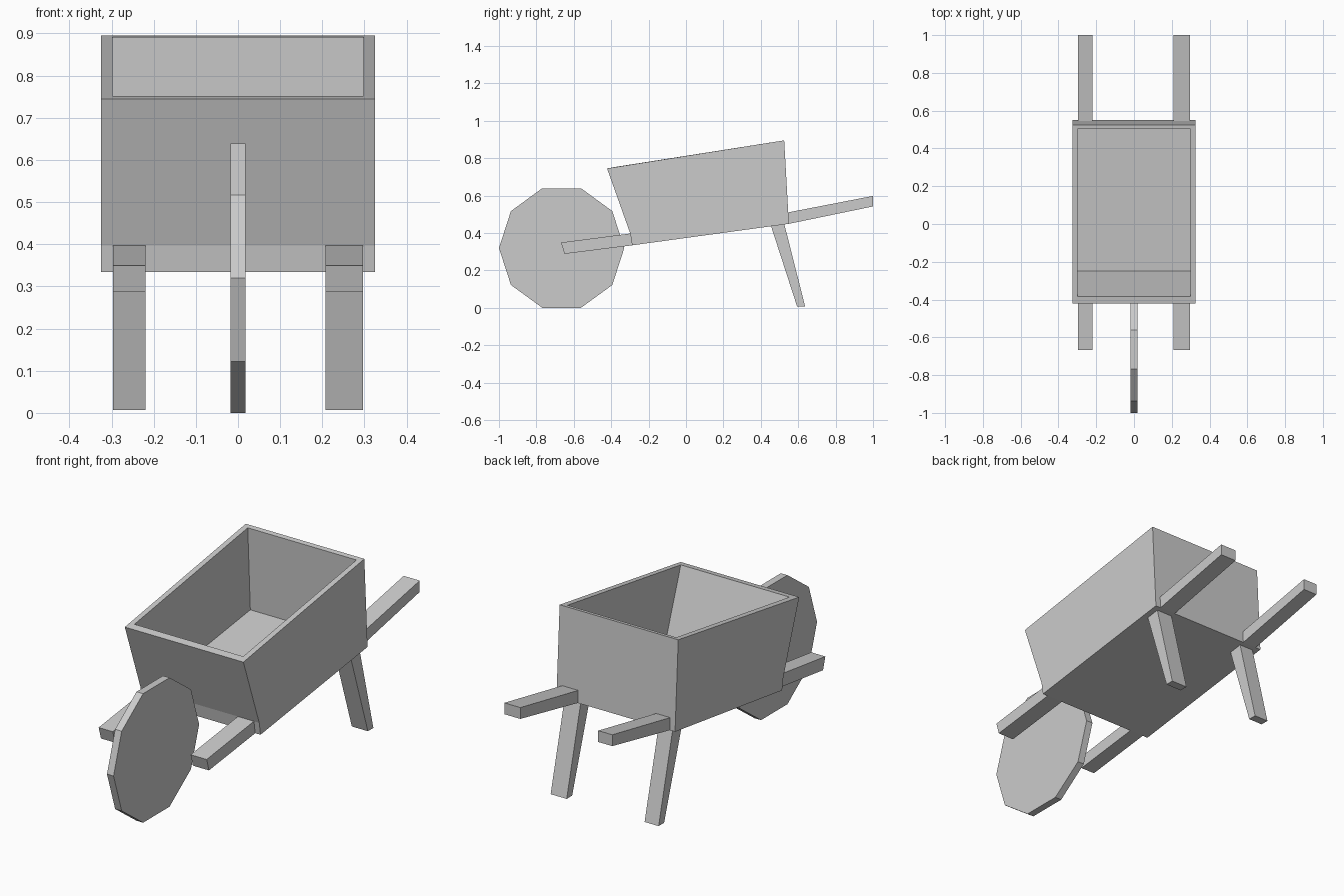
import bpy, bmesh
from math import cos, sin, pi

if "Cube" in bpy.data.objects:
    bpy.data.objects.remove(bpy.data.objects["Cube"])


def finish(bm, name):
    bmesh.ops.recalc_face_normals(bm, faces=bm.faces)
    mesh = bpy.data.meshes.new(name)
    bm.to_mesh(mesh)
    bm.free()
    obj = bpy.data.objects.new(name, mesh)
    bpy.context.collection.objects.link(obj)
    return obj


def profile_rings(bm, pts, x0, x1):
    """Two copies of a (y, z) profile at x0 and x1."""
    return [[bm.verts.new((x, y, z)) for y, z in pts] for x in (x0, x1)]


def prism(name, pts, x0, x1):
    """Closed solid: a (y, z) profile extruded along x."""
    bm = bmesh.new()
    a, b = profile_rings(bm, pts, x0, x1)
    bm.faces.new(a)
    bm.faces.new(b)
    for i in range(len(pts)):
        j = (i + 1) % len(pts)
        bm.faces.new((a[i], a[j], b[j], b[i]))
    return finish(bm, name)


def open_box(name, outer, inner, xo, xi):
    """Open-topped box: outer and inner shells joined by a rim.
    Profiles run from the top front, round the bottom, to the top back."""
    bm = bmesh.new()
    shells = [profile_rings(bm, outer, -xo, xo), profile_rings(bm, inner, -xi, xi)]
    for a, b in shells:
        bm.faces.new(a)
        bm.faces.new(b)
        for i in range(len(a) - 1):
            bm.faces.new((a[i], a[i + 1], b[i + 1], b[i]))
    rims = [(a[0], b[0], b[-1], a[-1]) for a, b in shells]
    for i in range(4):
        j = (i + 1) % 4
        bm.faces.new((rims[0][i], rims[0][j], rims[1][j], rims[1][i]))
    return finish(bm, name)


# Tray with sloping front wall
open_box("tray",
         [(-0.422, 0.745), (-0.298, 0.397), (-0.288, 0.334), (0.55, 0.449), (0.525, 0.895)],
         [(-0.385, 0.752), (-0.25, 0.372), (0.522, 0.477), (0.502, 0.891)],
         0.325, 0.298)

# Ten-sided wheel
prism("wheel",
      [(-0.665 + 0.335 * cos(k * pi / 5), 0.3195 + 0.336 * sin(k * pi / 5)) for k in range(10)],
      -0.018, 0.018)

# Wheel arms, handles and legs on each side
for side, x0, x1 in (("left", -0.296, -0.219), ("right", 0.208, 0.296)):
    prism(side + "_wheel_arm",
          [(-0.668, 0.349), (-0.65, 0.288), (-0.288, 0.334), (-0.298, 0.397)], x0, x1)
    prism(side + "_handle",
          [(0.546, 0.51), (0.55, 0.449), (1.0, 0.542), (1.0, 0.598)], x0, x1)
    prism(side + "_leg",
          [(0.455, 0.436), (0.594, 0.007), (0.637, 0.007), (0.526, 0.446)], x0, x1)
